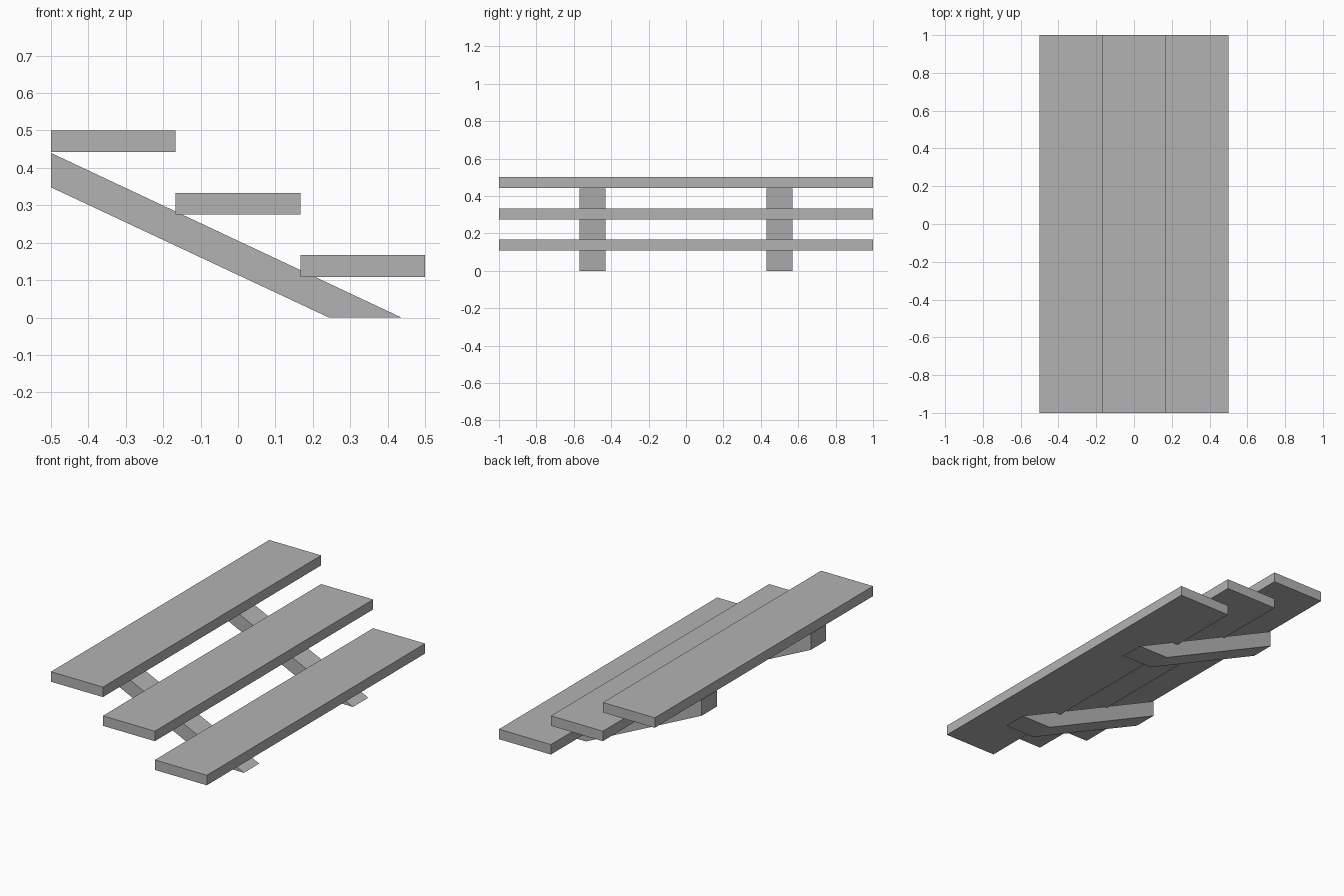
import bpy
import bmesh

cube = bpy.data.objects.get("Cube")
if cube:
    bpy.data.objects.remove(cube, do_unlink=True)

# Single grey material
grey = bpy.data.materials.new("plain grey")
grey.use_nodes = True
colour = (0.45, 0.45, 0.45, 1)
grey.diffuse_color = colour
grey.node_tree.nodes["Principled BSDF"].inputs["Base Color"].default_value = colour


def extrude_profile(name, profile, y0, y1):
    """Extrude an x-z outline along y into a closed solid."""
    bm = bmesh.new()
    face = bm.faces.new([bm.verts.new((x, y0, z)) for x, z in profile])
    result = bmesh.ops.extrude_face_region(bm, geom=[face])
    moved = [g for g in result["geom"] if isinstance(g, bmesh.types.BMVert)]
    bmesh.ops.translate(bm, verts=moved, vec=(0, y1 - y0, 0))
    bmesh.ops.recalc_face_normals(bm, faces=bm.faces)
    mesh = bpy.data.meshes.new(name)
    bm.to_mesh(mesh)
    bm.free()
    mesh.materials.append(grey)
    obj = bpy.data.objects.new(name, mesh)
    bpy.context.collection.objects.link(obj)
    return obj


# Three treads, rising towards -x
RUN, RISE, THICK = 1 / 3, 1 / 6, 0.058
for i, label in enumerate(("lower", "middle", "upper")):
    right = 0.5 - i * RUN
    left = right - RUN
    top = (i + 1) * RISE
    outline = [(left, top - THICK), (right, top - THICK), (right, top), (left, top)]
    extrude_profile(label + "_tread", outline, -1, 1)

# Two sloping stringers, cut flat at the floor and plumb at the top
stringer = [(-0.5, 0.44), (-0.5, 0.348), (0.243, 0), (0.437, 0)]
for label, y in (("front", -0.5), ("back", 0.5)):
    extrude_profile(label + "_stringer", stringer, y - 0.07, y + 0.07)
